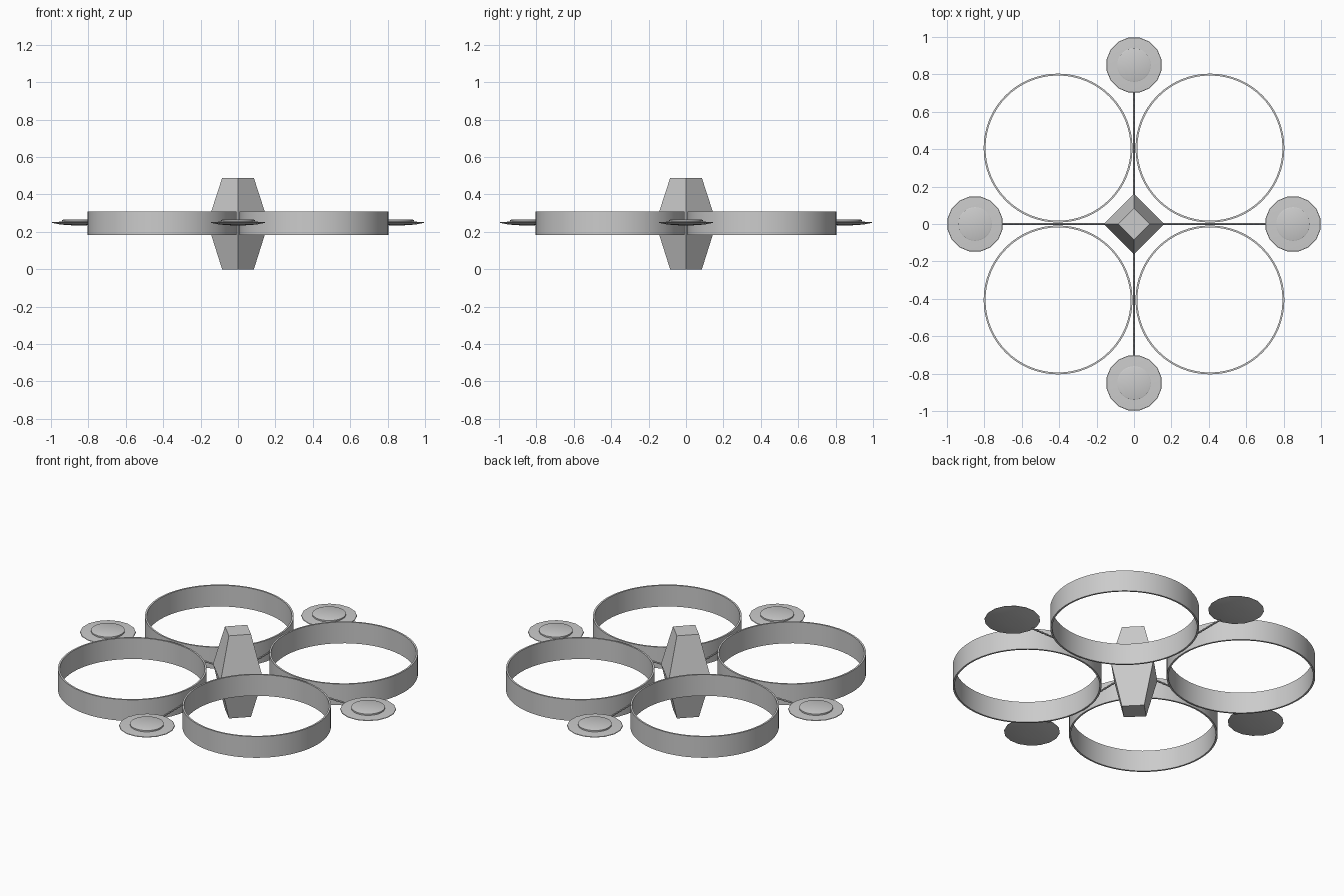
import bpy, math

cube = bpy.data.objects.get("Cube")
if cube:
    bpy.data.objects.remove(cube, do_unlink=True)

# One plain grey finish
grey = bpy.data.materials.new("light_grey")
grey.use_nodes = True
colour = (0.6, 0.6, 0.6, 1)
grey.diffuse_color = colour
grey.node_tree.nodes["Principled BSDF"].inputs["Base Color"].default_value = colour

MID = 0.247


def lathe(name, profile, sides, location, closed=False, turn=0.0, smooth=True):
    """Revolve (radius, height) points about z; open profiles get end caps."""
    verts, faces = [], []
    n = len(profile)
    for r, z in profile:
        for i in range(sides):
            a = turn + math.tau * i / sides
            verts.append((r * math.cos(a), r * math.sin(a), z))
    for k in range(n if closed else n - 1):
        low, high = k * sides, (k + 1) % n * sides
        for i in range(sides):
            j = (i + 1) % sides
            faces.append((low + i, low + j, high + j, high + i))
    if not closed:
        faces.append(tuple(reversed(range(sides))))
        faces.append(tuple(range((n - 1) * sides, n * sides)))
    mesh = bpy.data.meshes.new(name)
    mesh.from_pydata(verts, [], faces)
    mesh.materials.append(grey)
    obj = bpy.data.objects.new(name, mesh)
    bpy.context.collection.objects.link(obj)
    obj.location = location
    if smooth:
        bpy.ops.object.select_all(action="DESELECT")
        obj.select_set(True)
        bpy.context.view_layer.objects.active = obj
        bpy.ops.object.shade_smooth_by_angle(angle=math.radians(35))
    return obj


# Central body: two tapered four-sided halves meeting at the waist
lathe("body", [(0.085, -MID), (0.163, 0), (0.085, 0.488 - MID)], 4,
      (0, 0, MID), smooth=False)

# Four open duct rings
ring = [(0.388, -0.0625), (0.398, -0.0625), (0.398, 0.0625), (0.388, 0.0625)]
for fb, y in (("front", -0.406), ("back", 0.406)):
    for lr, x in (("right", -0.406), ("left", 0.406)):
        lathe(f"{fb}_{lr}_ring", ring, 64, (x, y, MID), closed=True)

# Thin ribbed arms, each ending in a shallow pod with a raised cap
pod = [(0.04, -0.012), (0.1, -0.008), (0.15, 0.002), (0.148, 0.005), (0.09, 0.008)]
cap = [(0.09, 0.005), (0.09, 0.016), (0.085, 0.018)]
arm = []
for i in range(41):
    arm.append((0.006 if i % 2 else 0.004, 0.1 + 0.0155 * i))
for i, side in enumerate(("left", "back", "right", "front")):
    a = i * math.pi / 2
    spot = (0.85 * math.cos(a), 0.85 * math.sin(a), MID)
    lathe(side + "_pod", pod, 16, spot, turn=math.pi / 16)
    lathe(side + "_pod_cap", cap, 32, spot)
    strut = lathe(side + "_arm", arm, 8, (0, 0, MID), smooth=False)
    strut.rotation_euler = (0, math.pi / 2, a)
